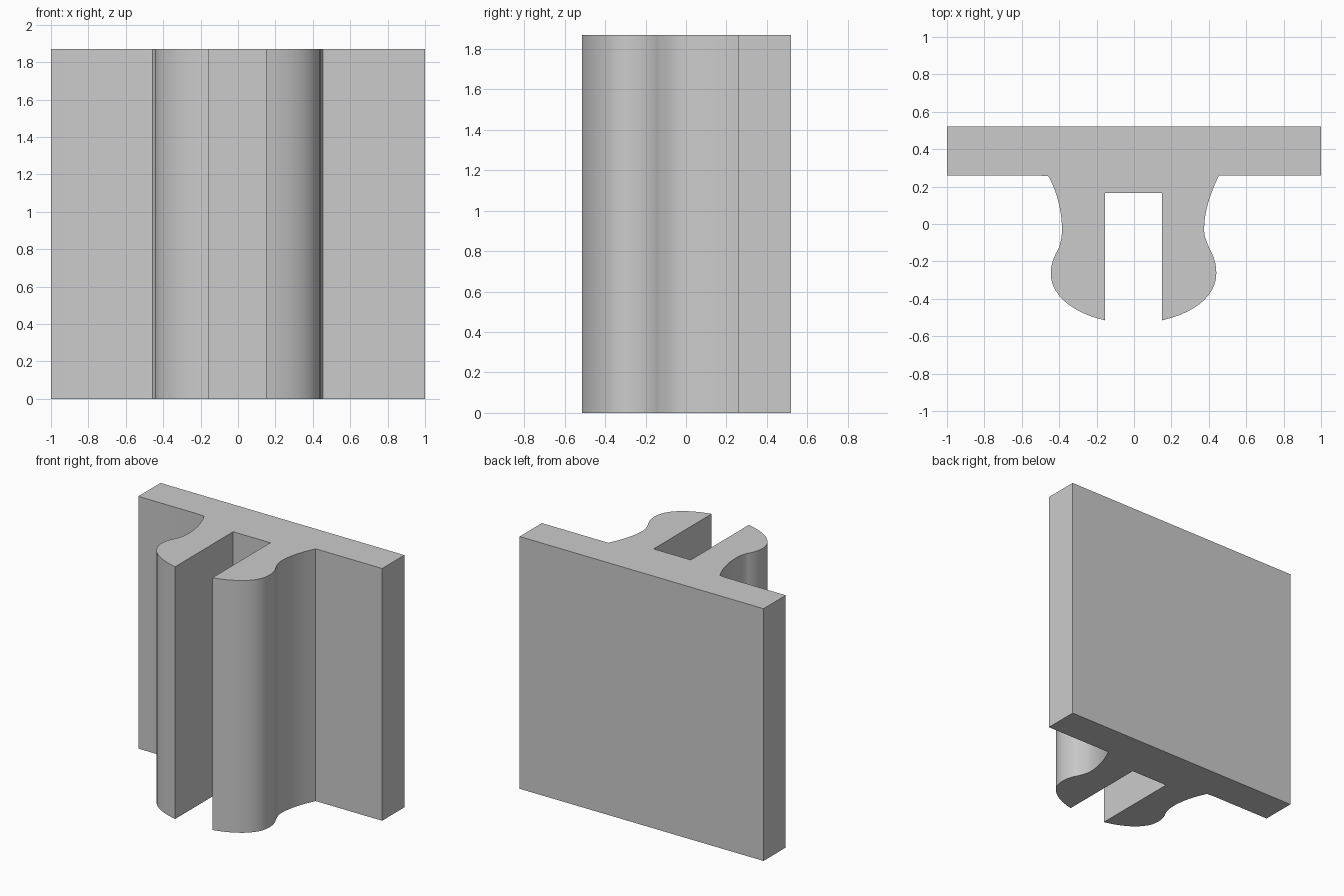
import bpy, bmesh, math
from mathutils import Vector
from mathutils.geometry import interpolate_bezier

if "Cube" in bpy.data.objects:
    bpy.data.objects.remove(bpy.data.objects["Cube"])

HEIGHT = 1.87
BACK, PLATE_FRONT, SLOT_TOP, TIP = 0.52, 0.26, 0.165, -0.515

grey = bpy.data.materials.new("light grey")
grey.diffuse_color = (0.6, 0.6, 0.6, 1.0)
grey.use_nodes = True
grey.node_tree.nodes["Principled BSDF"].inputs["Base Color"].default_value = grey.diffuse_color


def leg_outline(side, root, waist, neck, bulge, slot):
    """Outer curve of one clip leg, from the plate down to its tip."""
    segments = [
        # plate to waist
        (root, (root[0] - 0.045, 0.17), (waist, 0.07), (waist, -0.03)),
        # waist to neck
        ((waist, -0.03), (waist, -0.07), (neck - 0.012, -0.105), (neck, -0.135)),
        # neck to widest point
        ((neck, -0.135), (neck + 0.022, -0.17), (bulge, -0.215), (bulge, -0.265)),
        # widest point to tip
        ((bulge, -0.265), (bulge, -0.38), (0.33, -0.475), (slot, TIP)),
    ]
    points = [root]
    for seg in segments:
        a, h1, h2, b = (Vector((x, y, 0)) for x, y in seg)
        points += [(p.x, p.y) for p in interpolate_bezier(a, h1, h2, b, 12)[1:]]
    return [(side * x, y) for x, y in points]


# Full cross-section: plate, right leg, slot, left leg
right = leg_outline(1, (0.455, PLATE_FRONT), 0.375, 0.405, 0.44, 0.15)
left = leg_outline(-1, (0.457, 0.255), 0.385, 0.405, 0.445, 0.155)
profile = [(-1, BACK), (-1, PLATE_FRONT), (-0.52, PLATE_FRONT)]
profile += left
profile += [(-0.155, SLOT_TOP), (0.15, SLOT_TOP)]
profile += right[::-1]
profile += [(1, PLATE_FRONT), (1, BACK)]

# Extrude the section upward
bm = bmesh.new()
base = bm.faces.new([bm.verts.new((x, y, 0)) for x, y in profile])
top = bmesh.ops.extrude_face_region(bm, geom=[base], use_keep_orig=True)
bmesh.ops.translate(bm, vec=(0, 0, HEIGHT),
                    verts=[g for g in top["geom"] if isinstance(g, bmesh.types.BMVert)])
bmesh.ops.recalc_face_normals(bm, faces=bm.faces)

mesh = bpy.data.meshes.new("slotted_clip_plate")
bm.to_mesh(mesh)
bm.free()
mesh.materials.append(grey)
clip = bpy.data.objects.new("slotted_clip_plate", mesh)
bpy.context.collection.objects.link(clip)

# Smooth curved walls, sharp corners
bpy.context.view_layer.objects.active = clip
clip.select_set(True)
bpy.ops.object.shade_smooth_by_angle(angle=math.radians(25))
